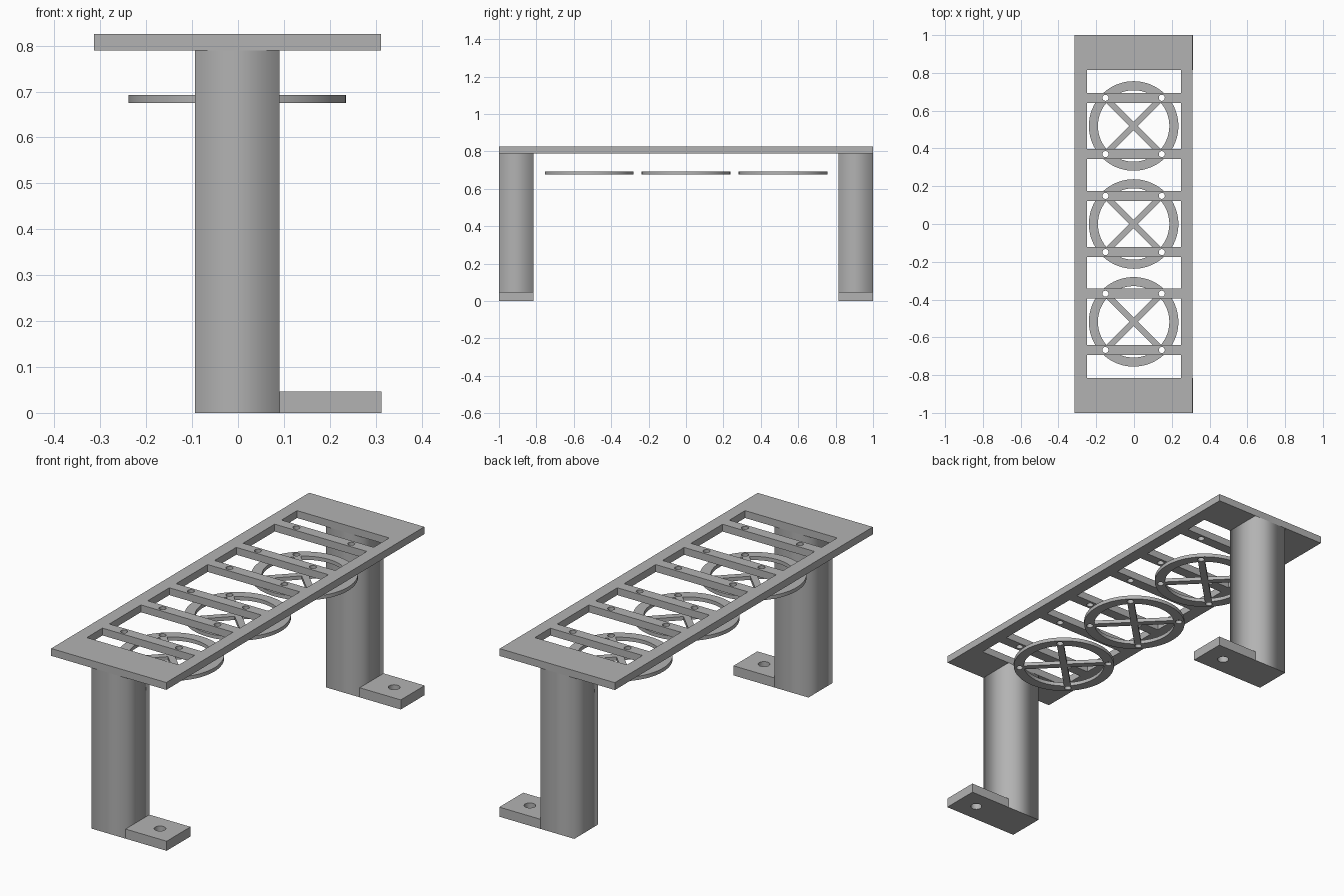
import bpy, bmesh
from math import pi, sin, cos, asin, radians, sqrt

if "Cube" in bpy.data.objects:
    bpy.data.objects.remove(bpy.data.objects["Cube"])

GREY = (0.45, 0.45, 0.45, 1)
mat = bpy.data.materials.new("plain grey")
mat.use_nodes = True
mat.diffuse_color = GREY
mat.node_tree.nodes["Principled BSDF"].inputs["Base Color"].default_value = GREY


def rect(x0, x1, y0, y1):
    return [(x0, y0), (x1, y0), (x1, y1), (x0, y1)]


def arc(cx, cy, r, a0, a1, n):
    return [(cx + r * cos(a0 + (a1 - a0) * i / n), cy + r * sin(a0 + (a1 - a0) * i / n))
            for i in range(n + 1)]


def circle(cx, cy, r, n=32):
    return arc(cx, cy, r, 0, 2 * pi, n)[:-1]


def slab(name, z0, z1, loops, smooth=True):
    """Flat part: first loop is the outline, the others are openings."""
    curve = bpy.data.curves.new(name, 'CURVE')
    curve.dimensions = '2D'
    curve.fill_mode = 'BOTH'
    curve.extrude = (z1 - z0) / 2
    for loop in loops:
        spline = curve.splines.new('POLY')
        spline.points.add(len(loop) - 1)
        for point, (x, y) in zip(spline.points, loop):
            point.co = (x, y, 0, 1)
        spline.use_cyclic_u = True
    temp = bpy.data.objects.new(name + "_outline", curve)
    bpy.context.collection.objects.link(temp)
    bpy.context.view_layer.update()
    mesh = bpy.data.meshes.new_from_object(
        temp.evaluated_get(bpy.context.evaluated_depsgraph_get()))
    bpy.data.objects.remove(temp)
    # Weld walls to caps
    bm = bmesh.new()
    bm.from_mesh(mesh)
    bmesh.ops.remove_doubles(bm, verts=bm.verts, dist=0.0001)
    bmesh.ops.recalc_face_normals(bm, faces=bm.faces)
    bmesh.ops.translate(bm, verts=bm.verts, vec=(0, 0, (z0 + z1) / 2))
    bm.to_mesh(mesh)
    bm.free()
    mesh.name = name
    mesh.materials.clear()
    mesh.materials.append(mat)
    obj = bpy.data.objects.new(name, mesh)
    bpy.context.collection.objects.link(obj)
    if smooth:
        bpy.ops.object.select_all(action='DESELECT')
        obj.select_set(True)
        bpy.context.view_layer.objects.active = obj
        bpy.ops.object.shade_smooth_by_angle(angle=radians(30))
    return obj


CENTRES = (-0.518, 0.0, 0.519)   # ring positions along y
BOLT = 0.149                     # bolt offset from ring centre in x and y
BOLT_R = 0.016
BAR = 0.053                      # cross bar width
LEG_IN = 0.815                   # inner face of the legs
CX = -0.002

# Top plate: windows between the cross bars, bolt holes through the bars
bars = [c + s * BOLT for c in CENTRES for s in (-1, 1)]
starts = [-LEG_IN] + [b + BAR / 2 for b in bars]
ends = [b - BAR / 2 for b in bars] + [LEG_IN]
windows = [rect(-0.25, 0.25, a, b) for a, b in zip(starts, ends)]
plate_holes = [circle(CX + s * BOLT, b, BOLT_R) for b in bars for s in (-1, 1)]
slab("top_plate", 0.789, 0.825, [rect(-0.314, 0.311, -1, 1)] + windows + plate_holes)

# Hanging rings with crossed spokes
OUTER, INNER, HALF_SPOKE = 0.237, 0.189, 0.016
for name, cy in zip(("front", "middle", "back"), CENTRES):
    loops = [circle(CX, cy, OUTER, 80)]
    trim = asin(HALF_SPOKE / INNER)
    for k in range(4):
        d = k * pi / 2
        apex = HALF_SPOKE * sqrt(2)
        loops.append([(CX + apex * cos(d), cy + apex * sin(d))]
                     + arc(CX, cy, INNER, d - pi / 4 + trim, d + pi / 4 - trim, 18))
    loops += [circle(CX + i * BOLT, cy + j * BOLT, BOLT_R) for i in (-1, 1) for j in (-1, 1)]
    slab(name + "_ring", 0.675, 0.693, loops)

# Legs with a drilled foot on the left side
for name, y0, y1 in (("front", -1, -LEG_IN), ("back", LEG_IN, 1)):
    slab(name + "_leg", 0, 0.789, [rect(-0.094, 0.09, y0, y1)], smooth=False)
    slab(name + "_foot", 0, 0.047, [rect(0.09, 0.313, y0, y1),
                                    circle(0.212, (y0 + y1) / 2, 0.026)])
